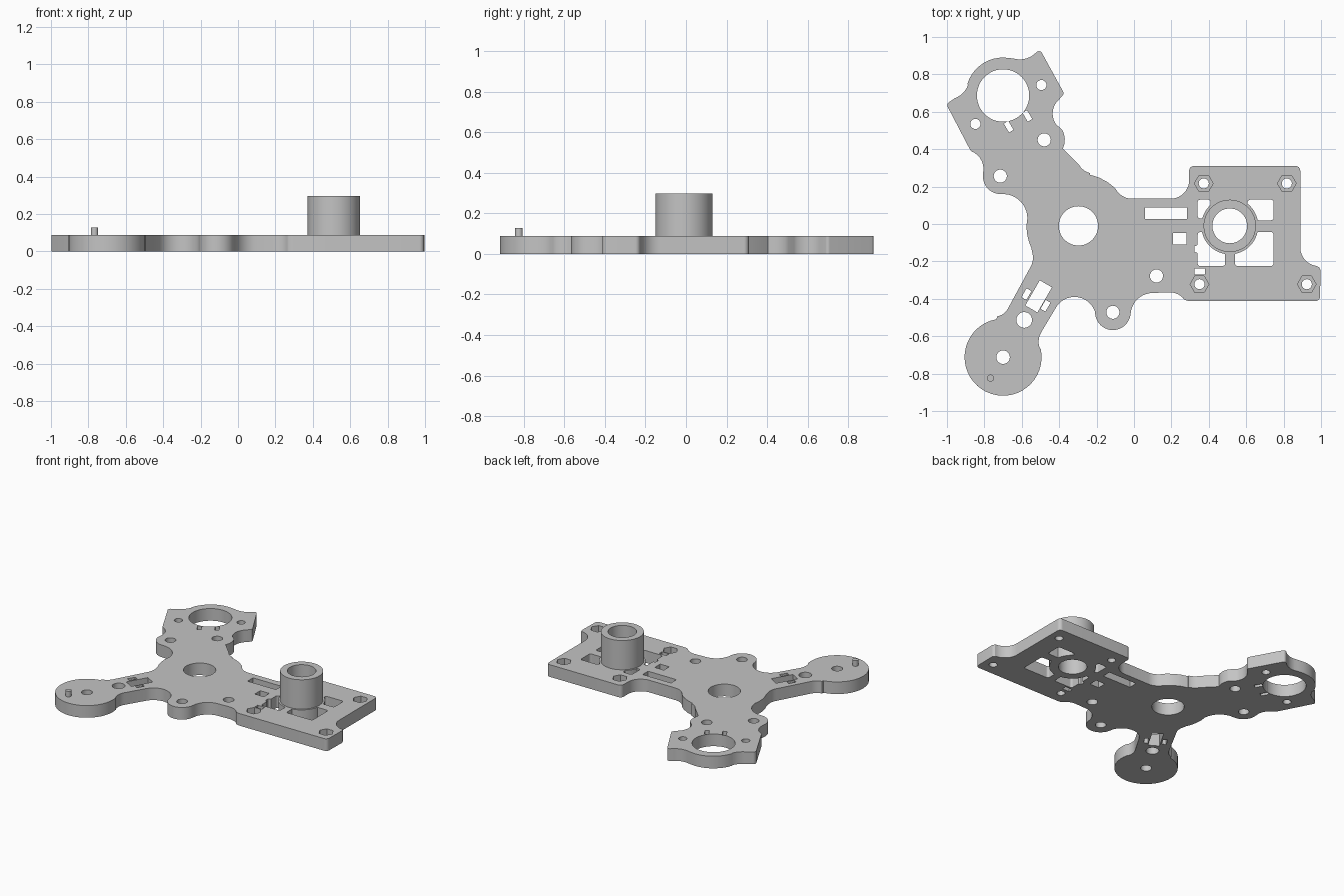
import bpy, bmesh, math
from mathutils import Vector
from mathutils.geometry import delaunay_2d_cdt

if "Cube" in bpy.data.objects:
    bpy.data.objects.remove(bpy.data.objects["Cube"])

T, TUBE_TOP, PIN_TOP, POCKET = 0.087, 0.297, 0.127, 0.04     # heights
TUBE = (0.512, -0.01)                                        # tube centre

grey = bpy.data.materials.new("grey")
grey.diffuse_color = (0.55, 0.55, 0.55, 1)
grey.use_nodes = True
grey.node_tree.nodes["Principled BSDF"].inputs["Base Color"].default_value = grey.diffuse_color


def arc(cx, cy, r, a0, a1):
    """Points along an arc; a falling angle gives a concave corner."""
    n = max(3, int(abs(a1 - a0) / 8))
    return [(cx + r * math.cos(math.radians(a0 + (a1 - a0) * i / n)),
             cy + r * math.sin(math.radians(a0 + (a1 - a0) * i / n))) for i in range(n + 1)]


def circle(cx, cy, r, n=48):
    return [(cx + r * math.cos(2 * math.pi * i / n),
             cy + r * math.sin(2 * math.pi * i / n)) for i in range(n)]


def box(cx, cy, w, h, deg=0, r=0.0):
    """Rectangle outline, optionally turned or with rounded corners."""
    c, s = math.cos(math.radians(deg)), math.sin(math.radians(deg))
    pts = []
    for i, (sx, sy) in enumerate([(1, 1), (-1, 1), (-1, -1), (1, -1)]):
        x, y = sx * (w / 2 - r), sy * (h / 2 - r)
        pts += arc(x, y, r, i * 90, i * 90 + 90) if r else [(x, y)]
    return [(cx + x * c - y * s, cy + x * s + y * c) for x, y in pts]


def window(cx, cy, w, h):
    """Rounded opening whose inner corner follows the round collar; notched at the side."""
    pts, out = box(cx, cy, w, h, 0, 0.015), []
    for (x0, y0), (x1, y1) in zip(pts, pts[1:] + pts[:1]):
        n = max(1, round(math.hypot(x1 - x0, y1 - y0) / 0.006))
        for i in range(n):
            x, y = x0 + (x1 - x0) * i / n, y0 + (y1 - y0) * i / n
            d = math.hypot(x - TUBE[0], y - TUBE[1])
            if d < 0.152:
                x, y = (c + (p - c) * 0.152 / d for p, c in zip((x, y), TUBE))
            if x < 0.3405 and -0.15 < y < -0.117:
                x = 0.323
            out.append((x, y))
    return out


def inside(x, y, loops):
    hit = False
    for pts in loops:
        for (x0, y0), (x1, y1) in zip(pts, pts[1:] + pts[:1]):
            if (y0 > y) != (y1 > y) and x < x0 + (y - y0) * (x1 - x0) / (y1 - y0):
                hit = not hit
    return hit


def fill(bm, loops, z, up):
    """Flat face bounded by the first loop, with the other loops as holes."""
    co, edges = [], []
    for pts in loops:
        k, n = len(co), len(pts)
        co += [Vector(p) for p in pts]
        edges += [(k + i, k + (i + 1) % n) for i in range(n)]
    res = delaunay_2d_cdt(co, edges, [], 0, 1e-6)
    vs = [bm.verts.new((p.x, p.y, z)) for p in res[0]]
    for tri in res[2]:
        a, b, c = (res[0][i] for i in tri)
        if inside((a.x + b.x + c.x) / 3, (a.y + b.y + c.y) / 3, loops):
            ccw = (b - a).cross(c - a) > 0
            order = tri if ccw == up else list(tri)[::-1]
            bm.faces.new([vs[i] for i in order])


def wall(bm, pts, z0, z1, outward=True):
    lo = [bm.verts.new((x, y, z0)) for x, y in pts]
    hi = [bm.verts.new((x, y, z1)) for x, y in pts]
    for i in range(len(pts)):
        j = (i + 1) % len(pts)
        f = [lo[i], lo[j], hi[j], hi[i]]
        bm.faces.new(f if outward else f[::-1])


def finish(bm, name):
    bmesh.ops.remove_doubles(bm, verts=bm.verts, dist=1e-5)
    me = bpy.data.meshes.new(name)
    bm.to_mesh(me)
    bm.free()
    me.materials.append(grey)
    ob = bpy.data.objects.new(name, me)
    bpy.context.collection.objects.link(ob)
    bpy.ops.object.select_all(action='DESELECT')
    ob.select_set(True)
    bpy.context.view_layer.objects.active = ob
    bpy.ops.object.shade_smooth_by_angle(angle=math.radians(25))


def slab(name, outline, holes, z0, z1, pockets=()):
    """Upright slab with through holes and (round hole, wider pocket) pairs."""
    bm = bmesh.new()
    fill(bm, [outline] + holes + [h for h, p in pockets], z0, False)
    fill(bm, [outline] + holes + [p for h, p in pockets], z1, True)
    wall(bm, outline, z0, z1)
    for h in holes:
        wall(bm, h, z0, z1, False)
    for h, p in pockets:
        wall(bm, h, z0, POCKET, False)
        wall(bm, p, POCKET, z1, False)
        fill(bm, [p, h], POCKET, True)
    finish(bm, name)


# Plate outline, as chained arcs: square board, upper arm, lower arm
board = [
    (0.97, -0.387, 0.025, -90, 0), (0.972, -0.25, 0.025, 0, 90),
    (0.989, -0.125, 0.1, 270, 180), (0.864, 0.285, 0.025, 0, 90),
    (0.32, 0.285, 0.025, 90, 180), (0.195, 0.235, 0.1, 0, -90),
    (-0.01, 0.235, 0.1, -90, -140)]
upper_arm = [
    (-0.295, -0.01, 0.28, 47, 78), (-0.215, 0.36, 0.09, 258, 210),
    (-0.48, 0.45, 0.11, -25, 30), (-0.335, 0.59, 0.1, 215, 130),
    (-0.395, 0.7, 0.018, -45, 30), (-0.508, 0.906, 0.018, 30, 120),
    (-0.61, 1.0, 0.12, -55, -105), (-0.7, 0.69, 0.2, 80, 163),
    (-1.0, 0.785, 0.12, -20, -70), (-0.978, 0.635, 0.02, 110, 210),
    (-0.858, 0.405, 0.02, 210, 240), (-0.905, 0.295, 0.1, 60, 0),
    (-0.713, 0.255, 0.095, 180, 262), (-0.7, 0.03, 0.13, 85, 0)]
lower_arm = [
    (-0.295, -0.01, 0.28, 180, 205), (-0.64, -0.18, 0.1, 15, -30),
    (-0.745, -0.415, 0.08, -30, -80), (-0.7, -0.712, 0.206, 100, 372),
    (-0.41, -0.63, 0.1, 195, 150), (-0.318, -0.505, 0.115, 150, 20),
    (-0.113, -0.472, 0.095, 185, 350), (0.1, -0.487, 0.118, 175, 90),
    (0.19, -0.465, 0.1, 90, 45), (0.3, -0.35, 0.062, 235, 270)]
outline = [p for a in board + upper_arm + lower_arm for p in arc(*a)]

# Round holes, straight slots, windows around the tube and nut pockets
nuts = [(0.373, 0.217), (0.817, 0.217), (0.35, -0.322), (0.924, -0.322)]
rounds = [(-0.297, -0.01, 0.105), (-0.7, 0.687, 0.14), (-0.495, 0.743, 0.027),
          (-0.848, 0.535, 0.027), (-0.48, 0.45, 0.035), (-0.715, 0.256, 0.035),
          (0.12, -0.278, 0.035), (-0.113, -0.472, 0.035), (-0.587, -0.513, 0.042),
          (-0.7, -0.712, 0.036), (*TUBE, 0.093)]
slots = [(0.17, 0.057, 0.225, 0.062), (0.245, -0.078, 0.072, 0.062),
         (0.352, -0.255, 0.056, 0.032), (-0.51, -0.387, 0.155, 0.075, 60),
         (-0.575, -0.375, 0.055, 0.03, 60), (-0.473, -0.437, 0.055, 0.03, 60),
         (-0.67, 0.52, 0.055, 0.028, -60), (-0.57, 0.578, 0.055, 0.028, -60)]
windows = [(0.375, 0.08, 0.07, 0.1), (0.677, 0.075, 0.139, 0.11),
           (0.643, -0.134, 0.206, 0.182), (0.414, -0.134, 0.147, 0.182)]
slab("base_plate", outline,
     [circle(*h) for h in rounds] + [box(*s) for s in slots] + [window(*w) for w in windows],
     0, T, [(circle(x, y, 0.027, 24), circle(x, y, 0.05, 6)) for x, y in nuts])

# Upright tube and the small locating pin on the round foot
slab("tube", circle(*TUBE, 0.14), [circle(*TUBE, 0.093)], T, TUBE_TOP)
slab("pin", circle(-0.767, -0.824, 0.019, 24), [], T, PIN_TOP)
